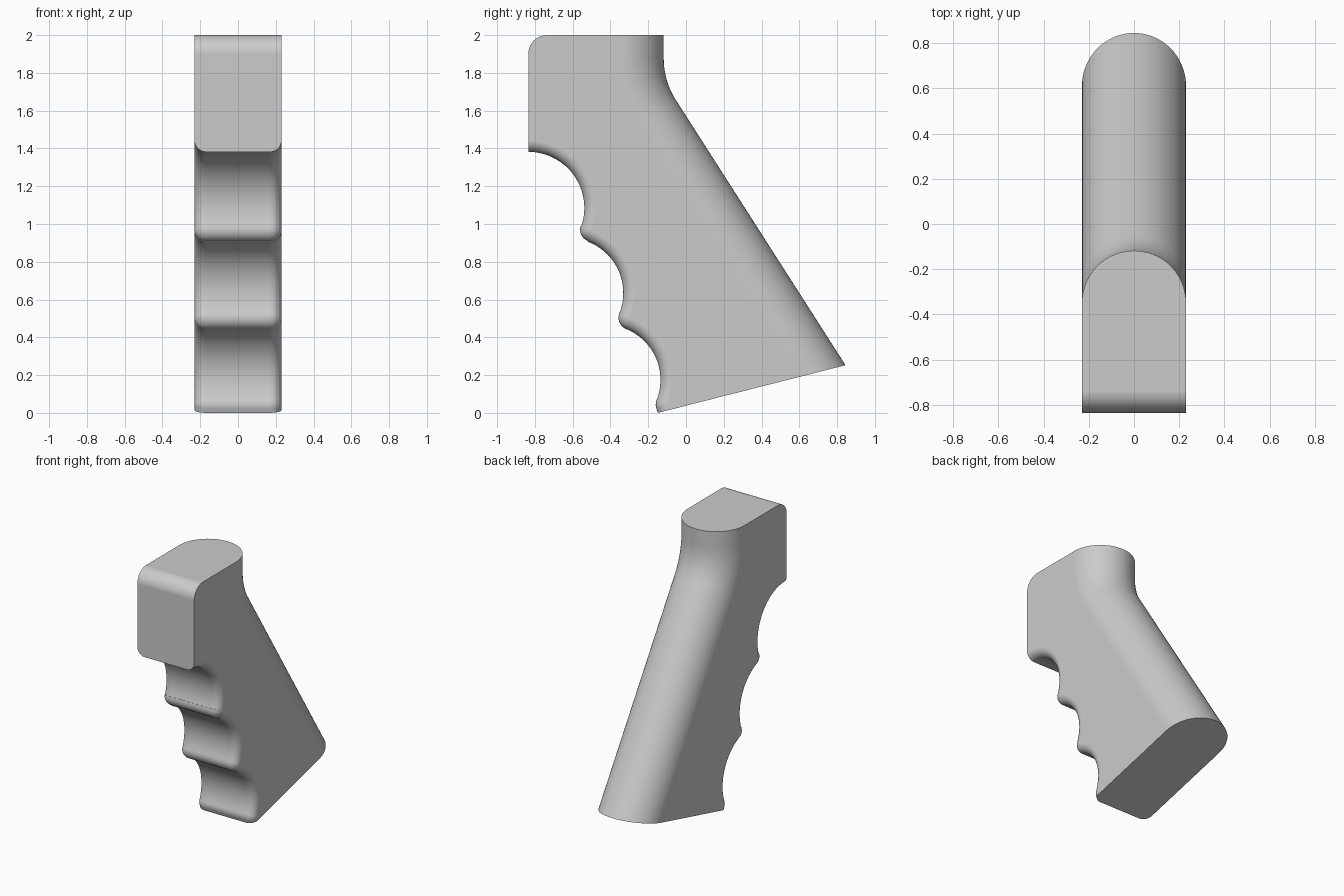
import bpy, bmesh, math
from mathutils import Vector

if "Cube" in bpy.data.objects:
    bpy.data.objects.remove(bpy.data.objects["Cube"])

HALF_W = 0.23        # half width, also the radius of the rounded back
FRONT_R = 0.06       # edge rounding of the finger grooves
RIDGE_R = 0.064      # rounding of the ridges between grooves
LAYERS = 40

profile = []         # (point yz, outward normal yz, kind of edge)


def arc(center, radius, a0, a1, n, side, kind):
    """Add an arc; side is +1 for a bulge and -1 for a hollow."""
    for i in range(n + 1):
        a = math.radians(a0 + (a1 - a0) * i / n)
        d = Vector((math.cos(a), math.sin(a)))
        profile.append((Vector(center) + d * radius, d * side, kind))


def angle(a, b):
    d = Vector(b) - Vector(a)
    return math.degrees(math.atan2(d.y, d.x))


def ridge_between(c0, r0, c1, r1):
    """Centre of a ridge circle touching two groove circles."""
    c0, c1 = Vector(c0), Vector(c1)
    d = (c1 - c0).normalized()
    r = (r0 + r1) / 2 + RIDGE_R
    h = math.sqrt(r * r - ((c1 - c0).length / 2) ** 2)
    return (c0 + c1) / 2 + Vector((-d.y, d.x)) * h


# Rounded top front corner
arc((-0.735, 1.9), 0.1, 90, 180, 10, 1, "flat")

# Finger grooves and the ridges between them
grooves = [((-0.835, 1.085), 0.297), ((-0.622, 0.635), 0.29),
           ((-0.425, 0.175), 0.29), ((-0.228, -0.285), 0.29)]
start = 90
for (c, r), (c2, r2) in zip(grooves, grooves[1:]):
    ridge = ridge_between(c, r, c2, r2)
    arc(c, r, start, angle(c, ridge), 18, -1, "front")
    last = c2 is grooves[-1][0]
    arc(ridge, RIDGE_R, angle(ridge, c) % 360,
        200 if last else angle(ridge, c2) % 360, 10, 1, "front")
    start = angle(c2, ridge)

# Run the front on below the slanted base
p, n, _ = profile[-1]
profile.append((p + Vector((-n.y, n.x)) * 0.2, n, "front"))

# Slanted back, then the bend up to the neck
tilt = math.radians(32.6)
back_n = Vector((math.cos(tilt), math.sin(tilt)))
profile.append((Vector((-0.053, 1.656)) + Vector((back_n.y, -back_n.x)) * 1.95,
                back_n, "back"))
arc((0.292, 1.877), 0.41, 212.6, 180, 12, -1, "back")
profile.append((Vector((-0.118, 2.0)), Vector((1, 0)), "back"))


def inset(x, radius):
    t = max(0, abs(x) - (HALF_W - radius))
    return radius - math.sqrt(max(0, radius * radius - t * t))


# Loft the profile across the width
bm = bmesh.new()
rings = []
for i in range(LAYERS + 1):
    x = HALF_W * math.sin(math.pi * (i / LAYERS - 0.5))
    depth = {"flat": 0, "front": inset(x, FRONT_R), "back": inset(x, HALF_W)}
    ring = []
    for p, n, kind in profile:
        q = p - n * depth[kind]
        ring.append(bm.verts.new((x, q.x, q.y)))
    rings.append(ring)
for a, b in zip(rings, rings[1:]):
    for j in range(len(a)):
        k = (j + 1) % len(a)
        bm.faces.new((a[j], a[k], b[k], b[j]))
bm.faces.new(rings[0])
bm.faces.new(rings[-1])
bmesh.ops.recalc_face_normals(bm, faces=bm.faces)

# Slanted base cut
bmesh.ops.bisect_plane(bm, geom=bm.verts[:] + bm.edges[:] + bm.faces[:],
                       plane_co=(0, -0.15, 0), plane_no=(0, 0.254, -1),
                       clear_outer=True)
bmesh.ops.holes_fill(bm, edges=[e for e in bm.edges if e.is_boundary])
bmesh.ops.recalc_face_normals(bm, faces=bm.faces)

mesh = bpy.data.meshes.new("hand_grip")
bm.to_mesh(mesh)
bm.free()
grip = bpy.data.objects.new("hand_grip", mesh)
bpy.context.collection.objects.link(grip)

grey = bpy.data.materials.new("light_grey")
grey.diffuse_color = (0.6, 0.6, 0.6, 1)
grey.use_nodes = True
grey.node_tree.nodes["Principled BSDF"].inputs["Base Color"].default_value = grey.diffuse_color
mesh.materials.append(grey)

bpy.context.view_layer.objects.active = grip
grip.select_set(True)
bpy.ops.object.shade_smooth_by_angle(angle=math.radians(30))
wn = grip.modifiers.new("even_shading", "WEIGHTED_NORMAL")
wn.keep_sharp = True
